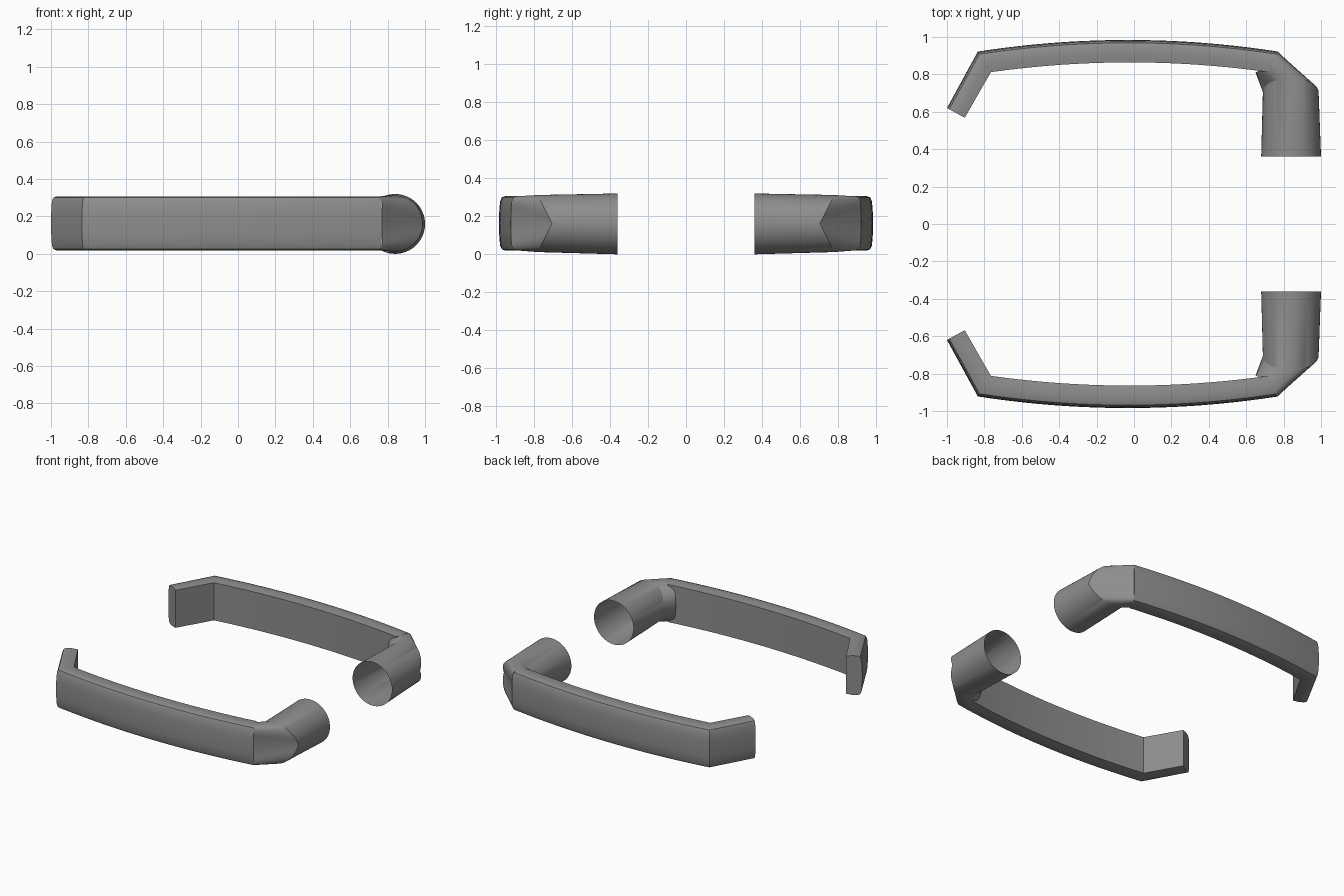
import bpy, bmesh, math

cube = bpy.data.objects.get("Cube")
if cube:
    bpy.data.objects.remove(cube)

grey = bpy.data.materials.new("satin_grey")
grey.use_nodes = True
colour = (0.27, 0.27, 0.27, 1)
grey.diffuse_color = colour
grey.node_tree.nodes["Principled BSDF"].inputs["Base Color"].default_value = colour

MID_Z = 0.163


def loft(name, rings, caps, side):
    """Skin closed rings of points; side = -1 flips the part to the front."""
    bm = bmesh.new()
    rows = [[bm.verts.new((x, y * side, z)) for x, y, z in ring] for ring in rings]
    n = len(rows[0])
    for a, b in zip(rows, rows[1:]):
        for i in range(n):
            j = (i + 1) % n
            bm.faces.new((a[i], a[j], b[j], b[i]))
    if caps:
        bm.faces.new(rows[0])
        bm.faces.new(rows[-1])
    bmesh.ops.recalc_face_normals(bm, faces=bm.faces)
    mesh = bpy.data.meshes.new(name)
    bm.to_mesh(mesh)
    bm.free()
    mesh.materials.append(grey)
    obj = bpy.data.objects.new(name, mesh)
    bpy.context.collection.objects.link(obj)
    bpy.ops.object.select_all(action='DESELECT')
    obj.select_set(True)
    bpy.context.view_layer.objects.active = obj
    bpy.ops.object.shade_smooth_by_angle(angle=math.radians(28))
    return obj


# Bar cross-section: (fraction from inner to outer face, height from middle)
upper = [(0, 0.138), (0.35, 0.144), (0.7, 0.144), (0.87, 0.137), (0.95, 0.115), (0.985, 0.06)]
section = upper + [(1, 0)] + [(f, -h) for f, h in reversed(upper)]


def bar_rings():
    # Bent end, then a gently bowed grip: (outer x, outer y, inner x, inner y)
    stations = [(-1.0, 0.62, -0.905, 0.568)]
    steps = 20
    for i in range(steps + 1):
        t = i / steps
        bow = 1 - (2 * t - 1) ** 2
        stations.append((-0.835 + 1.605 * t, 0.922 + 0.062 * bow,
                         -0.765 + 1.485 * t, 0.812 + 0.052 * bow))
    return [[(ix + (ox - ix) * f, iy + (oy - iy) * f, MID_Z + h) for f, h in section]
            for ox, oy, ix, iy in stations]


def post_rings():
    n = 64
    angles = [2 * math.pi * i / n for i in range(n)]
    mouth, bend, joint = [], [], []
    for a in angles:
        c, s = math.cos(a), math.sin(a)
        # Open round mouth
        mouth.append((0.84 + 0.16 * c, 0.36, 0.16 + 0.16 * s))
        # Curved bend line where the round post meets the angled face
        bend.append((0.838 + 0.149 * c, 0.705 + 0.075 * abs(s), 0.162 + 0.15 * s))
        # Boxy outside and round inside, buried in the bar
        k = 0.35 if c > 0 else 0.8
        u = math.copysign(abs(c) ** k, c)
        v = math.copysign(abs(s) ** k, s)
        if c > 0:
            x, y = 0.74 + 0.03 * u, 0.86 + 0.06 * u
        else:
            x, y = 0.74 + 0.09 * u, 0.86 + 0.05 * u
        joint.append((x, y, MID_Z + 0.143 * v))
    return [mouth, bend, joint]


for label, side in (("back", 1), ("front", -1)):
    loft(label + "_handle_bar", bar_rings(), True, side)
    loft(label + "_handle_post", post_rings(), False, side)
